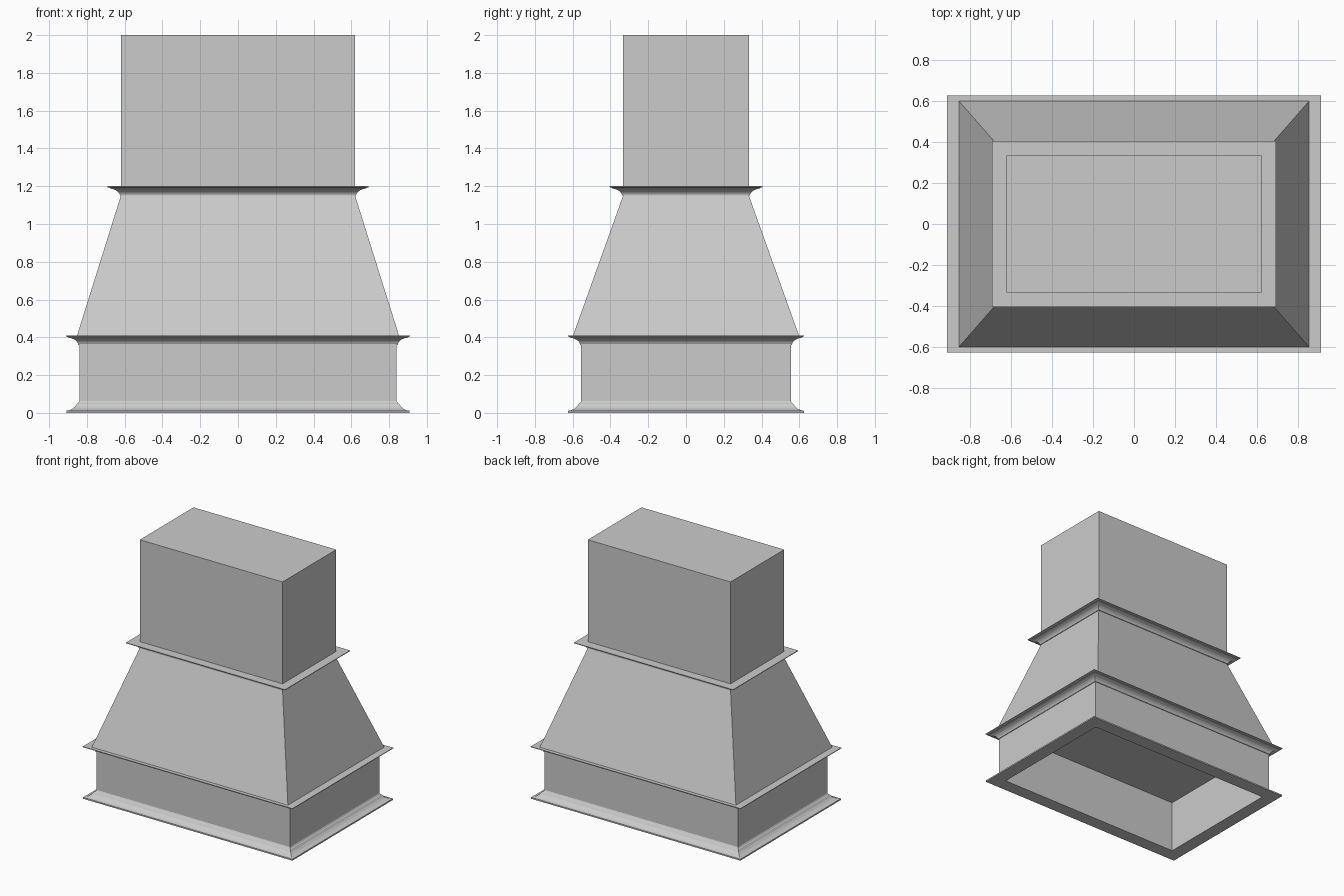
import bpy, bmesh

if "Cube" in bpy.data.objects:
    bpy.data.objects.remove(bpy.data.objects["Cube"])

paint = bpy.data.materials.new("light_grey")
paint.diffuse_color = (0.6, 0.6, 0.6, 1)
paint.use_nodes = True
paint.node_tree.nodes["Principled BSDF"].inputs["Base Color"].default_value = paint.diffuse_color


def loft(name, rings, cyclic=False):
    """Join rectangles (half_x, half_y, z); cap both ends, or close into a frame."""
    bm = bmesh.new()
    loops = [[bm.verts.new((sx * hx, sy * hy, z))
              for sx, sy in ((-1, -1), (1, -1), (1, 1), (-1, 1))]
             for hx, hy, z in rings]
    pairs = list(zip(loops, loops[1:]))
    if cyclic:
        pairs.append((loops[-1], loops[0]))
    else:
        bm.faces.new(loops[0])
        bm.faces.new(loops[-1])
    for a, b in pairs:
        for i in range(4):
            j = (i + 1) % 4
            bm.faces.new((a[i], a[j], b[j], b[i]))
    bmesh.ops.recalc_face_normals(bm, faces=bm.faces)
    mesh = bpy.data.meshes.new(name)
    bm.to_mesh(mesh)
    bm.free()
    mesh.materials.append(paint)
    obj = bpy.data.objects.new(name, mesh)
    bpy.context.collection.objects.link(obj)
    return obj


def moulding(name, hx, hy, profile):
    """Frame swept around a rectangle; profile is (outward offset, z)."""
    return loft(name, [(hx + o, hy + o, z) for o, z in profile], cyclic=True)


WALL = 0.036                 # wall thickness of the lower box
BX, BY = 0.84, 0.555         # lower box half size
CX, CY = 0.62, 0.333         # chimney half size

# crown section: small lip, cove, step and top fillet
crown = [(-0.02, 0), (0.006, 0), (0.006, 0.006), (0.013, 0.018), (0.025, 0.028),
         (0.042, 0.035), (0.058, 0.038), (0.058, 0.041), (0.071, 0.045),
         (0.071, 0.05), (-0.02, 0.05)]

# base section: flat underside, thin fillet, cove up to the wall
base = [(-WALL, 0), (0.069, 0), (0.069, 0.011), (0.053, 0.014), (0.036, 0.022),
        (0.022, 0.034), (0.012, 0.049), (0.006, 0.052), (0, 0.062), (-WALL, 0.062)]

# open-bottomed lower box
moulding("lower_box", BX, BY, [(-WALL, 0.062), (0, 0.062), (0, 0.409), (-WALL, 0.409)])
moulding("base_moulding", BX, BY, base)
moulding("lower_crown", BX, BY, [(o, 0.36 + z) for o, z in crown])

# sloping hood, its underside closes the opening
loft("sloped_hood", [(0.852, 0.598, 0.41), (CX, CY, 1.15)])
moulding("upper_crown", CX, CY, [(o, 1.15 + z) for o, z in crown])

# chimney box
loft("chimney", [(CX, CY, 1.15), (CX, CY, 2.0)])
